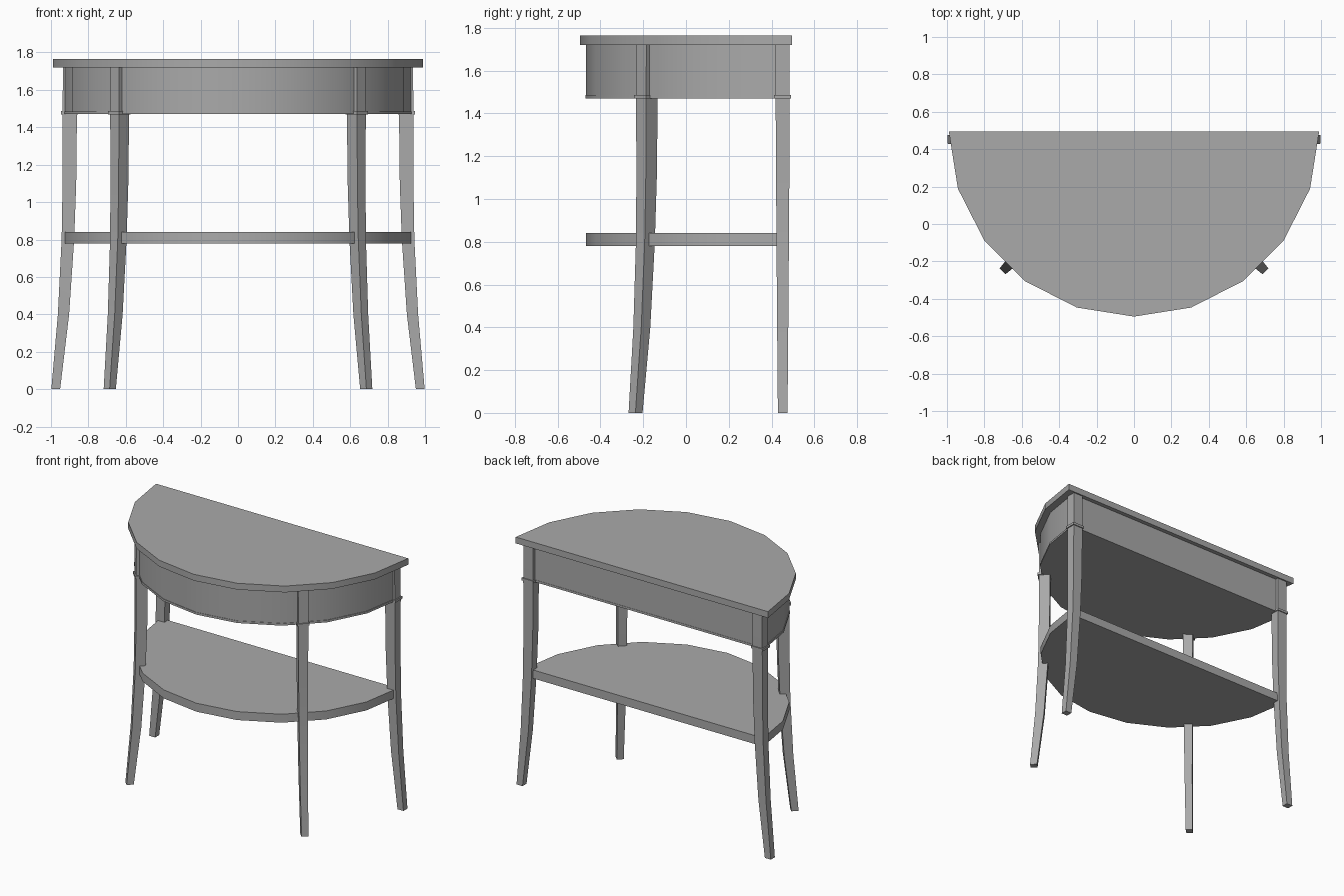
import bpy
import bmesh
from math import sin, cos, pi, radians
from mathutils import Matrix

if "Cube" in bpy.data.objects:
    bpy.data.objects.remove(bpy.data.objects["Cube"], do_unlink=True)

grey = bpy.data.materials.new("plain grey")
grey.use_nodes = True
colour = (0.4, 0.4, 0.4, 1)
grey.diffuse_color = colour
grey.node_tree.nodes["Principled BSDF"].inputs["Base Color"].default_value = colour


def loft(name, rings, matrix=Matrix()):
    """Join equal-sized rings of points into a capped solid."""
    bm = bmesh.new()
    loops = [[bm.verts.new(matrix @ Matrix.Translation(p).translation) for p in ring]
             for ring in rings]
    count = len(loops[0])
    for low, high in zip(loops, loops[1:]):
        for i in range(count):
            j = (i + 1) % count
            bm.faces.new((low[i], low[j], high[j], high[i]))
    bm.faces.new(loops[0][::-1])
    bm.faces.new(loops[-1])
    bmesh.ops.recalc_face_normals(bm, faces=bm.faces)
    mesh = bpy.data.meshes.new(name)
    bm.to_mesh(mesh)
    bm.free()
    mesh.materials.append(grey)
    mesh.shade_smooth()
    mesh.set_sharp_from_angle(angle=radians(30))
    obj = bpy.data.objects.new(name, mesh)
    bpy.context.scene.collection.objects.link(obj)
    return obj


def half_round(name, radius, back, bottom, top, segments=10):
    """A half disc with its straight side at the back."""
    outline = [(-radius * cos(pi * i / segments), back - radius * sin(pi * i / segments))
               for i in range(segments + 1)]
    return loft(name, [[(x, y, z) for x, y in outline] for z in (bottom, top)])


def section(z, outer, depth, width):
    """Rectangular leg section; +x points out of the table."""
    w = width / 2
    return [(outer - depth, -w, z), (outer, -w, z), (outer, w, z), (outer - depth, w, z)]


# Half-round boards
half_round("table_top", 0.99, 0.495, 1.72, 1.765)
half_round("apron", 0.932, 0.465, 1.475, 1.72)
half_round("apron_bead", 0.937, 0.467, 1.47, 1.485)
half_round("shelf", 0.93, 0.463, 0.78, 0.84)

# Leg profile: height, outward offset, depth, width
leg_profile = [
    (0, 0.06, 0.047, 0.045),
    (0.4, 0.025, 0.06, 0.052),
    (0.8, 0.005, 0.067, 0.058),
    (1.1, 0, 0.073, 0.062),
    (1.47, 0, 0.077, 0.066),
    (1.72, -0.002, 0.075, 0.066),
]

# Four splayed legs with a small collar under the apron
places = [("left_back", 0.938, 0.452, 0), ("right_back", -0.938, 0.452, 180),
          ("left_front", 0.66, -0.21, -45), ("right_front", -0.66, -0.21, -135)]
for side, x, y, angle in places:
    place = Matrix.Translation((x, y, 0)) @ Matrix.Rotation(radians(angle), 4, "Z")
    loft(side + "_leg", [section(*row) for row in leg_profile], place)
    loft(side + "_leg_collar",
         [section(z, 0.008, 0.09, 0.08) for z in (1.469, 1.486)], place)
